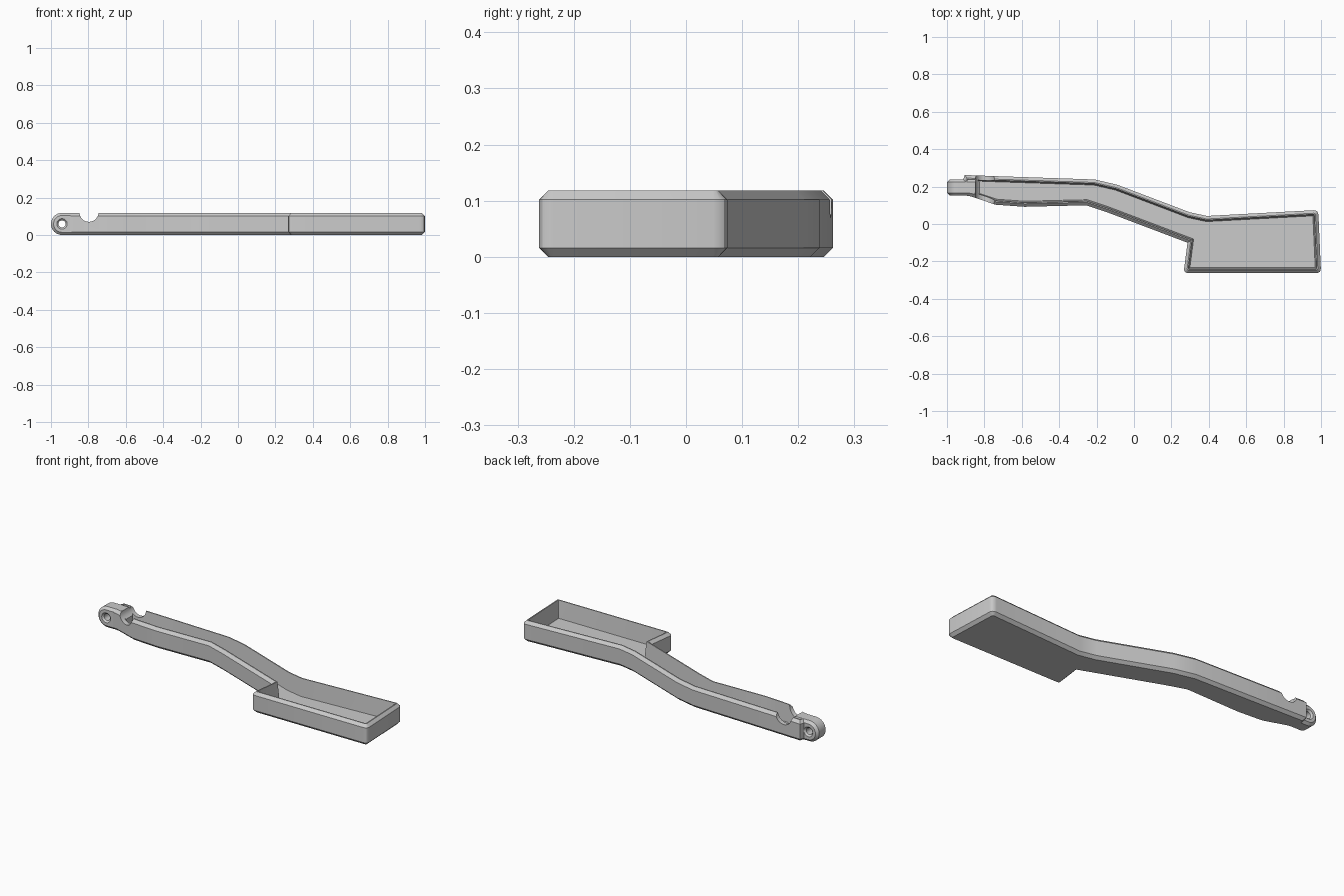
import bpy, bmesh, math
from mathutils import Vector

if "Cube" in bpy.data.objects:
    bpy.data.objects.remove(bpy.data.objects["Cube"])


def inset(pts, d):
    """Mitred inset of a counter-clockwise outline."""
    out, n = [], len(pts)
    for i in range(n):
        p = Vector(pts[i])
        a = (p - Vector(pts[i - 1])).normalized()
        b = (Vector(pts[(i + 1) % n]) - p).normalized()
        na, nb = Vector((-a.y, a.x)), Vector((-b.y, b.x))
        out.append(p + (na + nb) * d / (1 + na.dot(nb)))
    return out


def round_corners(pts, corners, r, steps=5):
    """Round the listed corners of an outline."""
    out, n = [], len(pts)
    for i, p in enumerate(pts):
        if i not in corners:
            out.append(p)
            continue
        s = p + (pts[i - 1] - p).normalized() * r
        e = p + (pts[(i + 1) % n] - p).normalized() * r
        for k in range(steps):
            t = k / (steps - 1)
            out.append(s * (1 - t) ** 2 + p * 2 * t * (1 - t) + e * t * t)
    return out


def loft(name, rings):
    """Skin a stack of equal rings and cap both ends."""
    bm = bmesh.new()
    loops = [[bm.verts.new(c) for c in ring] for ring in rings]
    n = len(loops[0])
    for lo, hi in zip(loops, loops[1:]):
        for i in range(n):
            j = (i + 1) % n
            bm.faces.new((lo[i], lo[j], hi[j], hi[i]))
    bm.faces.new(loops[0][::-1])
    bm.faces.new(loops[-1])
    bmesh.ops.recalc_face_normals(bm, faces=bm.faces)
    me = bpy.data.meshes.new(name)
    bm.to_mesh(me)
    bm.free()
    ob = bpy.data.objects.new(name, me)
    bpy.context.collection.objects.link(ob)
    return ob


def circle(cx, cz, r, y, n=32):
    return [(cx + r * math.cos(2 * math.pi * k / n), y,
             cz + r * math.sin(2 * math.pi * k / n)) for k in range(n)]


def activate(ob):
    bpy.ops.object.select_all(action='DESELECT')
    ob.select_set(True)
    bpy.context.view_layer.objects.active = ob


def cut(ob, cutter):
    m = ob.modifiers.new("cut", 'BOOLEAN')
    m.operation, m.solver, m.object = 'DIFFERENCE', 'EXACT', cutter
    activate(ob)
    bpy.ops.object.modifier_apply(modifier=m.name)


H = 0.118

# Hollow handle and box tray: one outline, stepped in for chamfers, rim and floor
outline = [(-0.915, 0.155), (-0.87, 0.147), (-0.74, 0.103), (-0.585, 0.092),
           (-0.255, 0.10), (-0.147, 0.064), (0.286, -0.1),
           (0.265, -0.262), (1.0, -0.262), (0.985, 0.075),
           (0.39, 0.043), (0.297, 0.063), (-0.09, 0.21), (-0.21, 0.238),
           (-0.745, 0.256), (-0.905, 0.262), (-0.918, 0.225)]
layers = [(0.016, 0), (0, 0.016), (0, 0.102), (0.016, H), (0.022, H), (0.03, 0.018)]
rings = []
for d, z in layers:
    flat = round_corners(inset(outline, d), (7, 8, 9), max(0.026 - d, 0.004))
    rings.append([(p.x, p.y, z) for p in flat])
tray = loft("handle_tray", rings)

# Hinge eye: side profile with rounded end, chamfered front and back
eye_x, eye_z, eye_r = -0.941, 0.059, 0.059
profile = [(eye_x + eye_r * math.cos(a), eye_z + eye_r * math.sin(a))
           for a in (math.pi * (0.5 + k / 16) for k in range(17))]
profile += [(-0.83, 0.0), (-0.82, H)]
hinge = loft("hinge_eye", [[(p.x, y, p.y) for p in inset(profile, d)]
                           for d, y in [(0.014, 0.152), (0, 0.166), (0, 0.224), (0.014, 0.238)]])

# Cutters: countersunk pin hole and round notch
hole = loft("pin_hole_cutter", [circle(eye_x, eye_z, r, y) for r, y in
            [(0.04, 0.14), (0.028, 0.152), (0.019, 0.161), (0.019, 0.229), (0.028, 0.238), (0.04, 0.25)]])
notch = loft("notch_cutter", [circle(-0.797, H + 0.003, 0.051, y) for y in (0.0, 0.4)])
cut(hinge, hole)
for part in (hinge, tray):
    cut(part, notch)
    activate(part)
    bpy.ops.object.shade_smooth_by_angle(angle=math.radians(25))
for c in (hole, notch):
    bpy.data.objects.remove(c, do_unlink=True)
